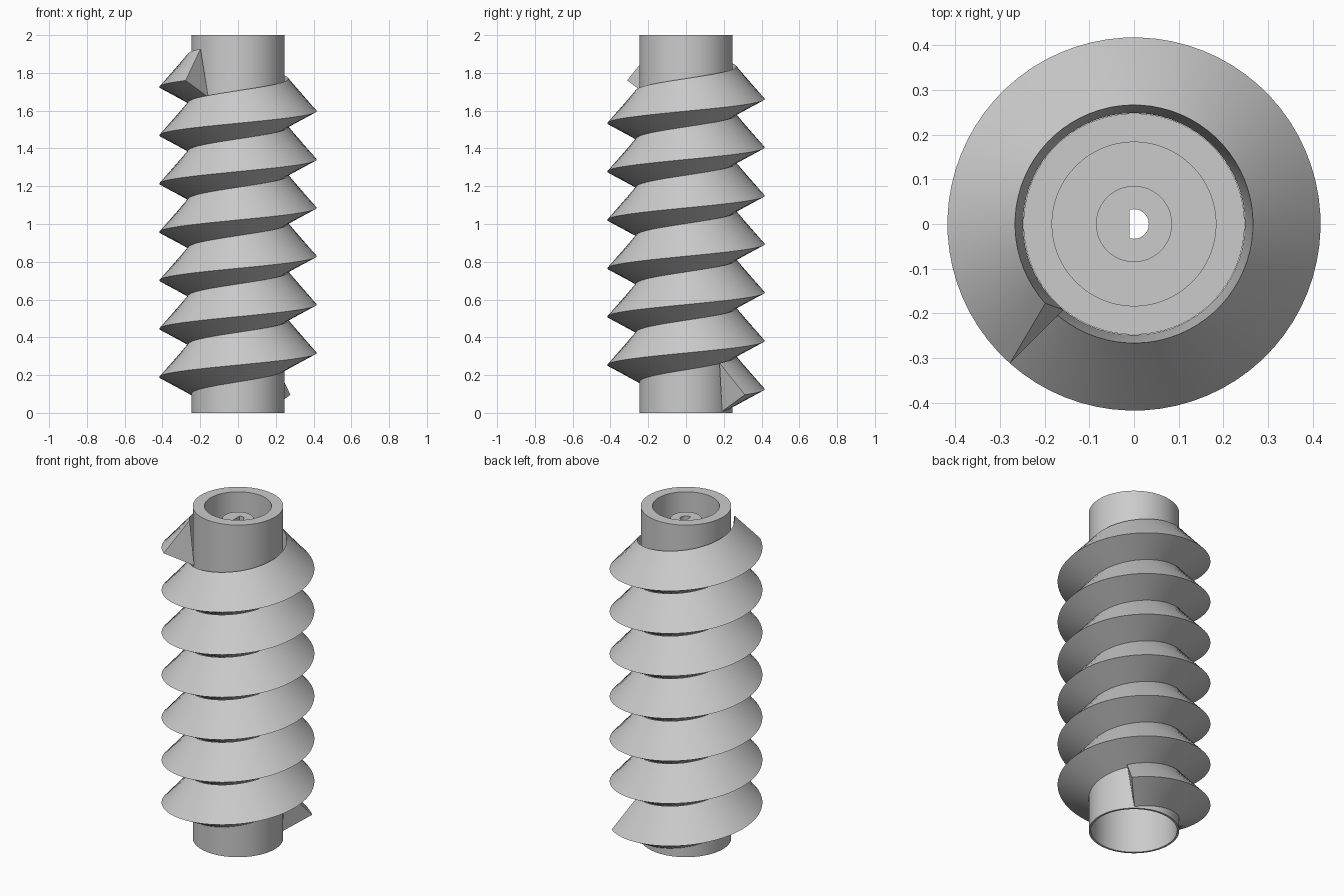
import bpy, bmesh, math

if "Cube" in bpy.data.objects:
    bpy.data.objects.remove(bpy.data.objects["Cube"])

grey = bpy.data.materials.new("light grey")
grey.diffuse_color = (0.6, 0.6, 0.6, 1)
grey.use_nodes = True
grey.node_tree.nodes["Principled BSDF"].inputs["Base Color"].default_value = grey.diffuse_color


def finish(name, bm, angle):
    bmesh.ops.recalc_face_normals(bm, faces=bm.faces)
    mesh = bpy.data.meshes.new(name)
    bm.to_mesh(mesh)
    bm.free()
    ob = bpy.data.objects.new(name, mesh)
    bpy.context.collection.objects.link(ob)
    mesh.materials.append(grey)
    bpy.ops.object.select_all(action='DESELECT')
    ob.select_set(True)
    bpy.context.view_layer.objects.active = ob
    bpy.ops.object.shade_smooth_by_angle(angle=math.radians(angle))
    return ob


def bridge(bm, a, b):
    n = len(a)
    for i in range(n):
        j = (i + 1) % n
        bm.faces.new((a[i], a[j], b[j], b[i]))


# Hollow core: lathed wall, top recess and boss; radius None means the D-shaped bore
SEG = 120
core_profile = [(0.247, 0), (0.247, 2), (0.183, 2), (0.183, 1.72), (0.085, 1.72),
                (0.085, 1.925), (None, 1.925), (None, 1.66), (0.235, 1.66), (0.235, 0)]


def bore_radius(t):
    c = math.cos(t)
    return min(0.033, -0.01 / c) if c < -0.01 else 0.033


bm = bmesh.new()
rings = []
for r, z in core_profile:
    ring = []
    for i in range(SEG):
        t = 2 * math.pi * i / SEG
        rad = bore_radius(t) if r is None else r
        ring.append(bm.verts.new((rad * math.cos(t), rad * math.sin(t), z)))
    rings.append(ring)
for k in range(len(rings)):
    bridge(bm, rings[k], rings[(k + 1) % len(rings)])
finish("hollow_core", bm, 30)

# Screw thread: triangular section swept along a right-handed helix
PITCH, TURNS, STEPS = 0.256, 6.5, 72
START = math.radians(48.3)
# section corners: radius, height from crest, angular lean
section = [(0.266, 0.168, math.radians(-6.5)),
           (0.417, 0.0, 0.0),
           (0.248, -0.088, math.radians(2.2))]
bm = bmesh.new()
slices = []
for i in range(int(TURNS * STEPS) + 1):
    turn = i / STEPS
    a = START + 2 * math.pi * turn
    z = 0.096 + PITCH * turn
    slices.append([bm.verts.new((r * math.cos(a + d), r * math.sin(a + d), z + h))
                   for r, h, d in section])
for a, b in zip(slices, slices[1:]):
    bridge(bm, a, b)
bm.faces.new(slices[0])
bm.faces.new(slices[-1])
finish("screw_thread", bm, 30)
